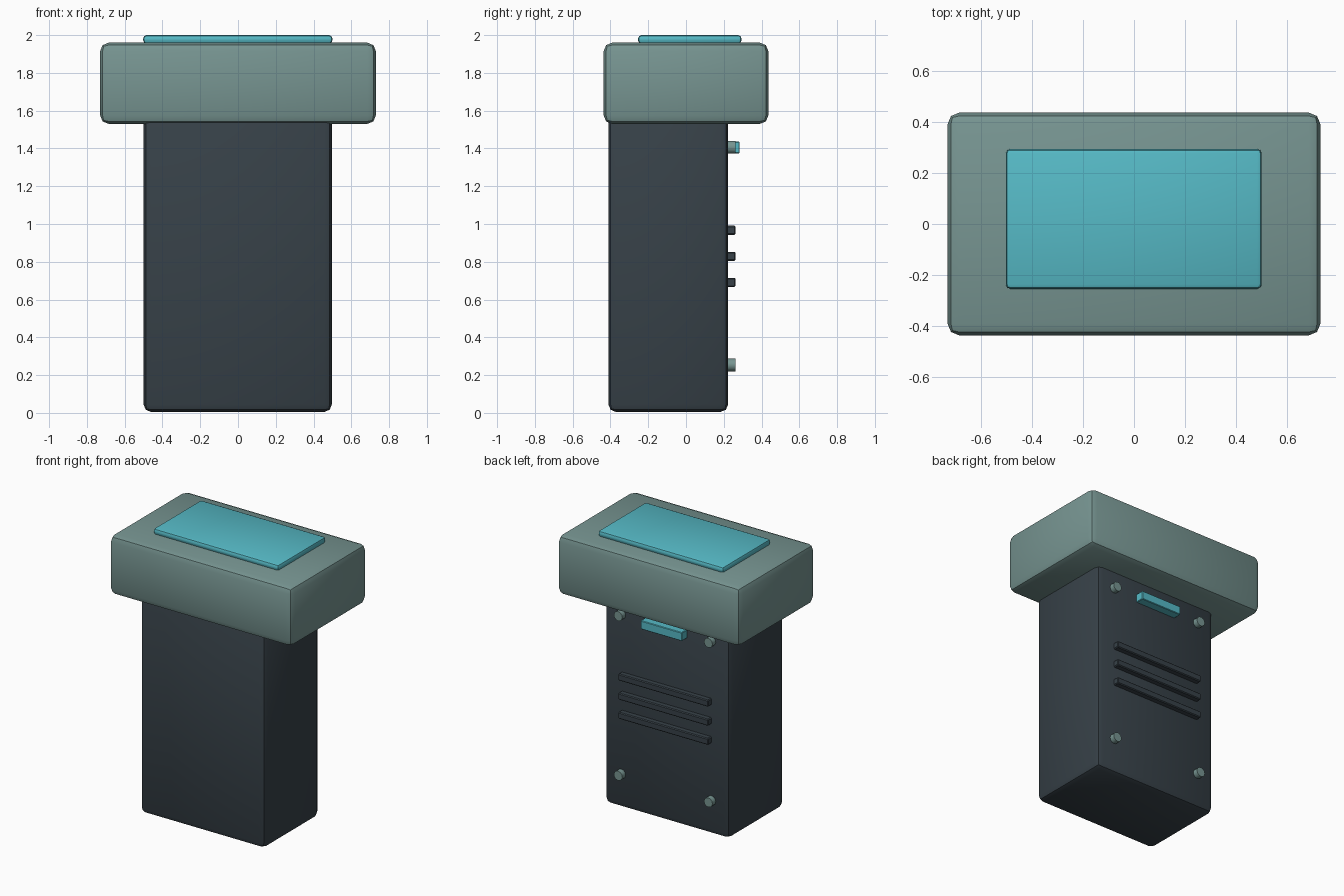
import bpy
import math

if "Cube" in bpy.data.objects:
    bpy.data.objects.remove(bpy.data.objects["Cube"])


def material(name, rgb):
    m = bpy.data.materials.new(name)
    m.diffuse_color = (*rgb, 1)
    m.use_nodes = True
    m.node_tree.nodes["Principled BSDF"].inputs["Base Color"].default_value = m.diffuse_color
    return m


CHARCOAL = material("charcoal", (0.038, 0.053, 0.065))
SAGE = material("sage_grey", (0.184, 0.300, 0.285))
CYAN = material("cyan", (0.093, 0.490, 0.565))


def finish(ob, name, mat, bevel=0, segments=2):
    ob.name = name
    ob.data.materials.append(mat)
    if bevel:
        mod = ob.modifiers.new("rounded_edges", 'BEVEL')
        mod.width = bevel
        mod.segments = segments
        bpy.ops.object.modifier_apply(modifier=mod.name)
    bpy.ops.object.shade_smooth_by_angle(angle=math.radians(30))


def box(name, mat, lo, hi, bevel=0, segments=2):
    """Box between two opposite corners, with rounded edges."""
    bpy.ops.mesh.primitive_cube_add(size=1, location=[(a + b) / 2 for a, b in zip(lo, hi)])
    ob = bpy.context.object
    ob.scale = [b - a for a, b in zip(lo, hi)]
    bpy.ops.object.transform_apply(location=False, rotation=False, scale=True)
    finish(ob, name, mat, bevel, segments)


# Main masses: tall body, wide cap, raised top panel
BACK = 0.223
box("body", CHARCOAL, (-0.5, -0.411, 0.005), (0.497, BACK, 1.58), 0.04)
box("cap", SAGE, (-0.73, -0.436, 1.53), (0.73, 0.436, 1.96), 0.045)
box("top_panel", CYAN, (-0.502, -0.254, 1.955), (0.5, 0.294, 2.0), 0.018)

# Rear latch
box("rear_latch", CYAN, (-0.165, BACK - 0.01, 1.374), (0.165, 0.284, 1.436), 0.004, 1)

# Rear vent ribs
for i in range(3):
    z = 0.691 + 0.138 * i
    box(f"vent_rib_{i + 1}", CHARCOAL, (-0.36, BACK - 0.01, z - 0.024),
        (0.36, 0.263, z + 0.024), 0.006, 1)

# Corner screws on the back
for x in (-0.36, 0.36):
    for z in (0.254, 1.406):
        bpy.ops.mesh.primitive_cylinder_add(
            vertices=12, radius=0.034, depth=0.05,
            location=(x, 0.236, z), rotation=(math.pi / 2, 0, 0))
        finish(bpy.context.object, "corner_screw", SAGE)
